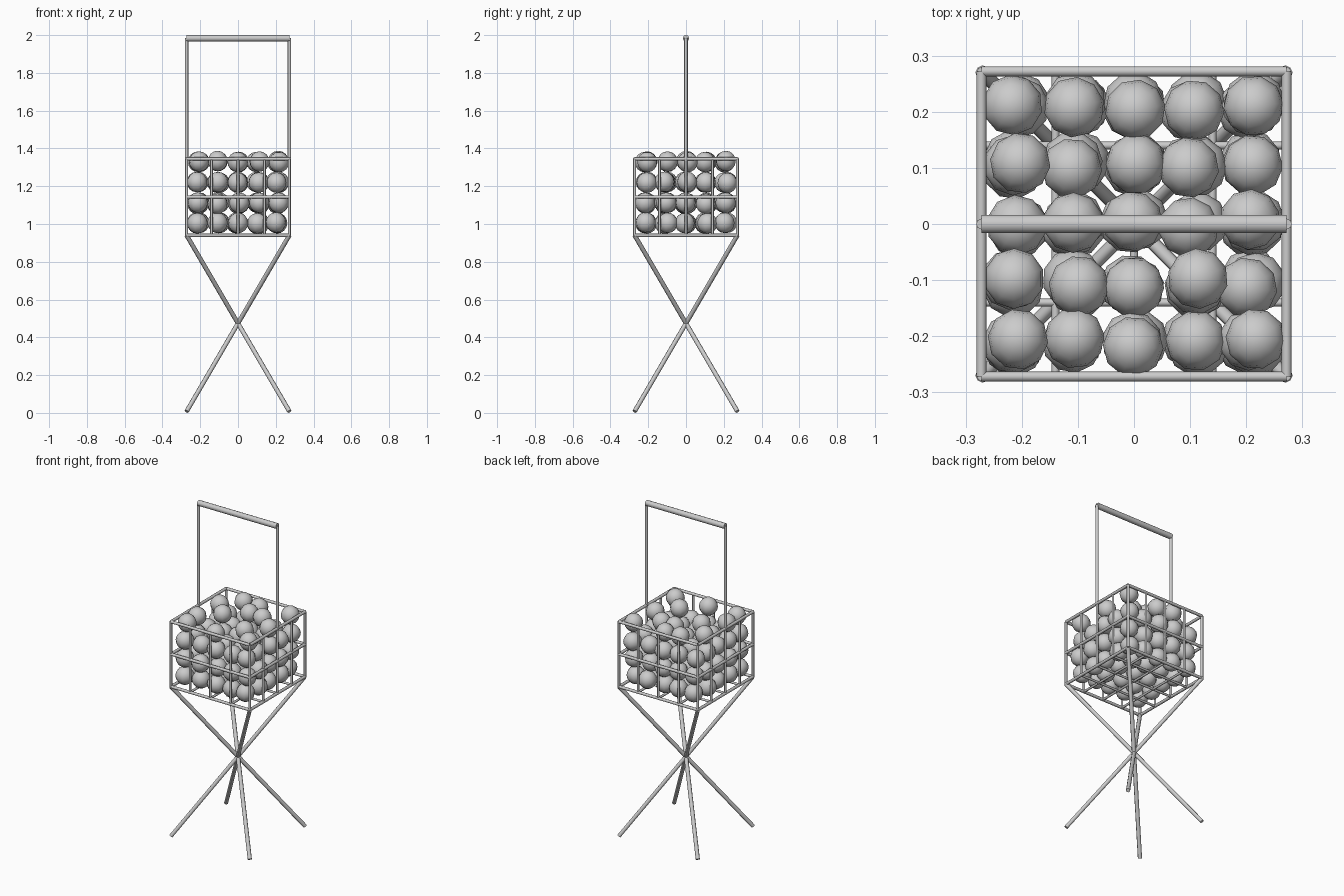
import bpy, bmesh, math, random
from mathutils import Vector, Matrix

if "Cube" in bpy.data.objects:
    bpy.data.objects.remove(bpy.data.objects["Cube"])

random.seed(4)


def finish(name, bm):
    me = bpy.data.meshes.new(name)
    bm.to_mesh(me)
    bm.free()
    ob = bpy.data.objects.new(name, me)
    bpy.context.collection.objects.link(ob)
    for p in me.polygons:
        p.use_smooth = True
    bpy.context.view_layer.objects.active = ob
    bpy.ops.object.select_all(action='DESELECT')
    ob.select_set(True)
    bpy.ops.object.shade_smooth_by_angle(angle=math.radians(50))
    return ob


def rods(name, segments, radius, sides=8):
    """One object made of straight rods between point pairs."""
    bm = bmesh.new()
    for a, b in segments:
        a, b = Vector(a), Vector(b)
        d = b - a
        rot = d.to_track_quat('Z', 'Y').to_matrix().to_4x4()
        bmesh.ops.create_cone(bm, cap_ends=True, segments=sides, radius1=radius,
                              radius2=radius, depth=d.length,
                              matrix=Matrix.Translation((a + b) / 2) @ rot)
    return finish(name, bm)


H = 0.272                       # half width of the basket
Z0, ZM, Z1 = 0.94, 1.143, 1.345  # floor, middle and rim heights
corners = [(-H, -H), (H, -H), (H, H), (-H, H)]
wires = (-0.14, 0, 0.14)


def ring(z):
    return [((*corners[i], z), (*corners[(i + 1) % 4], z)) for i in range(4)]


# Basket frame
rods("basket_rails", ring(Z0) + ring(ZM) + ring(Z1), 0.009)
rods("basket_corner_posts", [((x, y, Z0), (x, y, Z1)) for x, y in corners], 0.008)

# Upright wires and floor grid
upright, floor = [], []
for w in wires:
    for s in (-H, H):
        upright += [((w, s, Z0), (w, s, Z1)), ((s, w, Z0), (s, w, Z1))]
    floor += [((w, -H, Z0), (w, H, Z0)), ((-H, w, Z0), (H, w, Z0))]
rods("basket_side_wires", upright, 0.007)
rods("basket_floor_wires", floor, 0.007)

# Crossing legs
rods("crossed_legs", [((x, y, Z0), (-x, -y, 0.008)) for x, y in corners], 0.012)

# Carrying handle
rods("handle_posts", [((s, 0, Z1 - 0.01), (s, 0, 1.985)) for s in (-H, H)], 0.0095)
rods("handle_grip", [((-H, 0, 1.983), (H, 0, 1.983))], 0.017, 10)

# Balls: three full layers and a partly filled top layer
top = {(-2, -2), (-2, -1), (-2, 1), (-1, 2), (0, 2), (2, 2), (-1, 0), (0, 1),
       (1, 1), (2, -2), (0, -2), (2, 0), (1, -1)}
bm = bmesh.new()
for k, z in enumerate((1.005, 1.11, 1.22, 1.33)):
    for i in range(-2, 3):
        for j in range(-2, 3):
            if k == 3 and (i, j) not in top:
                continue
            jit = [random.uniform(-0.009, 0.009) for _ in range(3)]
            pos = Vector((i * 0.105 + jit[0], j * 0.105 + jit[1], z + jit[2] * 0.4))
            turn = Matrix.Rotation(random.uniform(0, math.tau), 4, 'Z')
            bmesh.ops.create_uvsphere(bm, u_segments=10, v_segments=8, radius=0.054,
                                      matrix=Matrix.Translation(pos) @ turn)
balls = finish("balls", bm)
for p in balls.data.polygons:
    p.use_smooth = True
